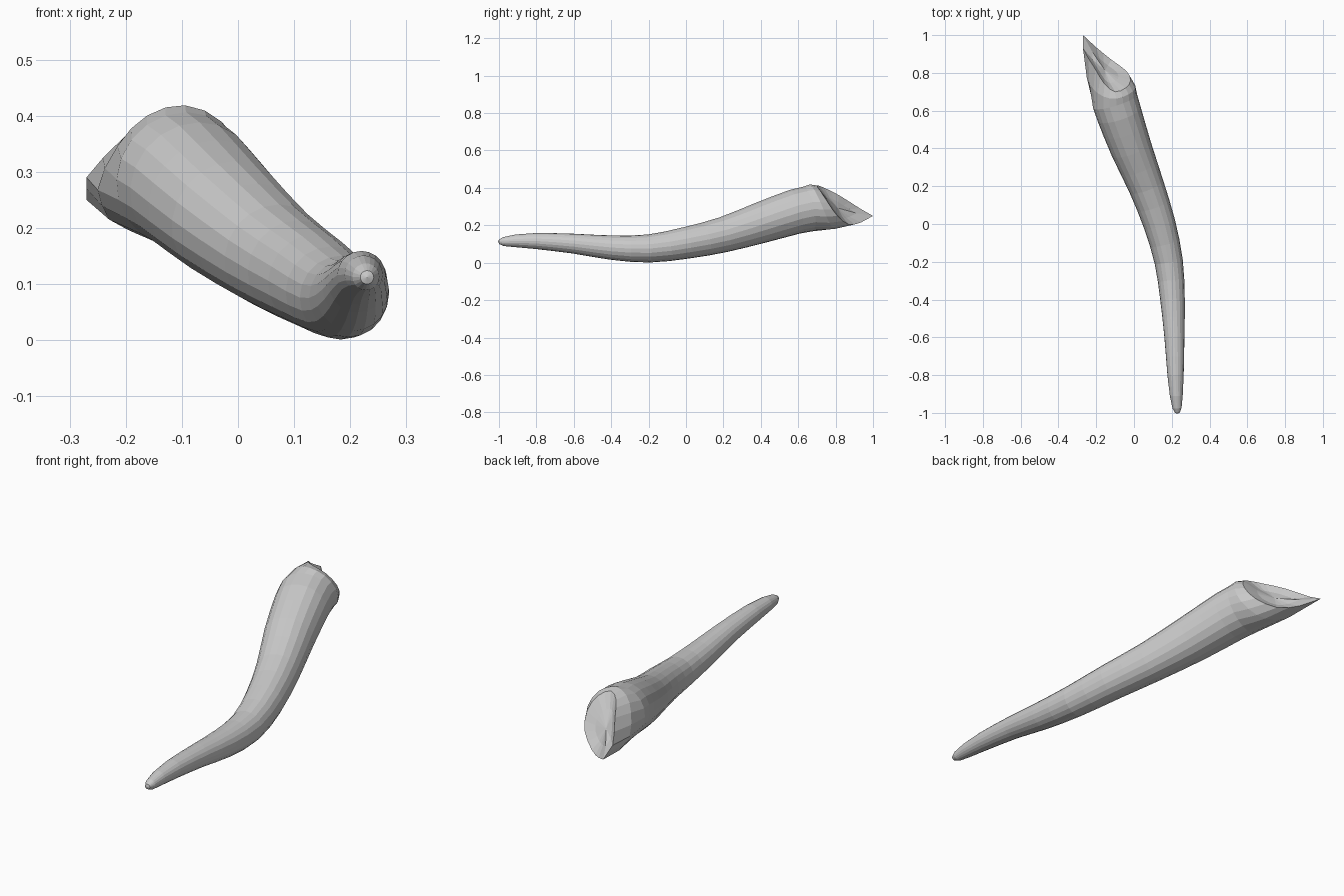
import bpy, bmesh
from math import sin, cos, tau
from mathutils import Vector

if "Cube" in bpy.data.objects:
    bpy.data.objects.remove(bpy.data.objects["Cube"])

SIDES = 20

# Centre line of the horn with radius: x, y, z, r
path = [(.230, -1.0, .112, .012), (.228, -.975, .113, .024), (.224, -.91, .117, .034),
        (.220, -.80, .116, .043), (.214, -.60, .102, .053), (.204, -.40, .081, .065),
        (.184, -.20, .076, .075), (.135, 0, .106, .085), (.065, .20, .150, .095),
        (-.015, .40, .214, .110), (-.078, .58, .272, .120), (-.100, .65, .287, .122)]

# Slanted, pointed rim at the wide end, clockwise from its top
rim_pts = [(-.10, .70, .413), (-.045, .72, .382), (-.018, .76, .32), (-.04, .81, .25),
           (-.12, .87, .205), (-.20, .935, .215), (-.27, 1.0, .25), (-.27, .93, .29),
           (-.205, .82, .36), (-.155, .74, .40)]


def spline(a, b, c, d, t):
    """Catmull-Rom point between b and c."""
    return (2 * b + (c - a) * t + (2 * a - 5 * b + 4 * c - d) * t * t
            + (3 * b - a - 3 * c + d) * t ** 3) / 2


# Smooth the path and the rim
P = [Vector(p) for p in path]
line = []
for i in range(len(P) - 1):
    steps = 1 if i < 3 or i == len(P) - 2 else 2
    for s in range(steps):
        line.append(spline(P[max(i - 1, 0)], P[i], P[i + 1], P[min(i + 2, len(P) - 1)], s / steps))
line.append(P[-1])
R = [Vector(p) for p in rim_pts]
n = len(R)
rim = [spline(R[i - 1], R[i], R[(i + 1) % n], R[(i + 2) % n], s / 2)
       for i in range(n) for s in range(2)]
for i in (11, 13):          # keep the tip sharp
    rim[i] = (rim[i - 1] + rim[(i + 1) % SIDES]) / 2

# Round sections square to the centre line
rings = []
for i, p in enumerate(line):
    t = (line[min(i + 1, len(line) - 1)] - line[max(i - 1, 0)]).to_3d().normalized()
    u = t.cross(Vector((0, 0, 1))).normalized()
    v = u.cross(t)
    rings.append([p.to_3d() + p.w * (u * sin(tau * k / SIDES) + v * cos(tau * k / SIDES))
                  for k in range(SIDES)])

# Flared section between the last round ring and the rim
last = rings[-1]
mid_c = (sum(last, Vector()) + sum(rim, Vector())) / (2 * SIDES)
mid = []
for a, b in zip(last, rim):
    m = (a + b) / 2
    d = m - mid_c
    d.y = 0
    mid.append(m + d.normalized() * .009)
rings += [mid, rim]

# Shallow hollow in the slanted end
centre = sum(rim, Vector()) / SIDES
inward = Vector((-.46, -.62, -.64))
rings.append([centre.lerp(q, .55) + inward * .018 for q in rim])

bm = bmesh.new()
loops = [[bm.verts.new(q) for q in ring] for ring in rings]
for a, b in zip(loops, loops[1:]):
    for k in range(SIDES):
        j = (k + 1) % SIDES
        bm.faces.new((a[k], a[j], b[j], b[k]))
for loop, c in ((loops[0], Vector((.23, -1.004, .112))), (loops[-1], centre + inward * .025)):
    hub = bm.verts.new(c)
    for k in range(SIDES):
        bm.faces.new((loop[k], loop[(k + 1) % SIDES], hub))
bmesh.ops.recalc_face_normals(bm, faces=bm.faces)

mesh = bpy.data.meshes.new("horn")
bm.to_mesh(mesh)
bm.free()
horn = bpy.data.objects.new("horn", mesh)
bpy.context.collection.objects.link(horn)
